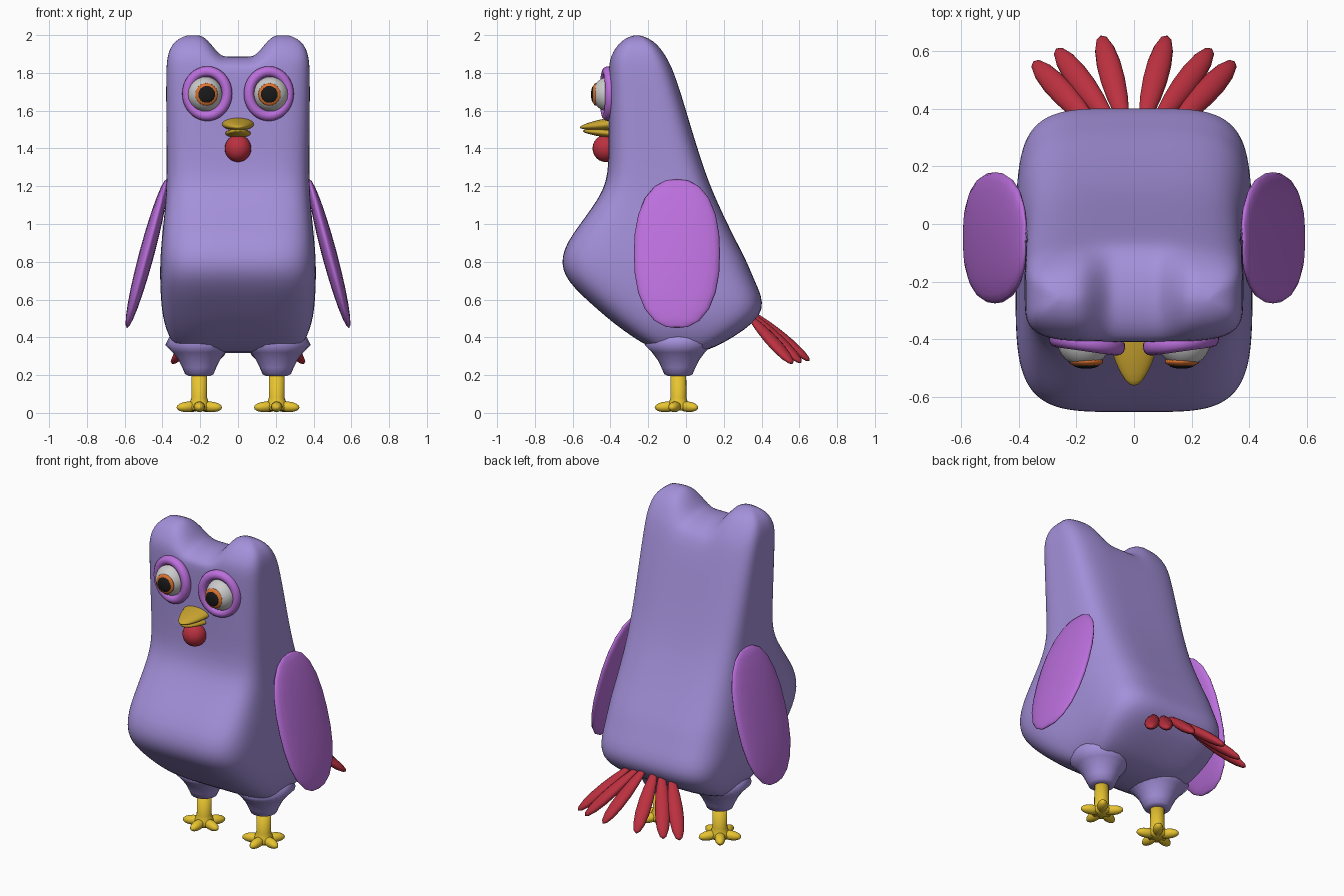
import bpy, bmesh, math
from mathutils import Vector, Matrix

if "Cube" in bpy.data.objects:
    bpy.data.objects.remove(bpy.data.objects["Cube"])


def material(name, rgb):
    m = bpy.data.materials.new(name)
    m.diffuse_color = (*rgb, 1)
    m.use_nodes = True
    m.node_tree.nodes["Principled BSDF"].inputs["Base Color"].default_value = m.diffuse_color
    return m


PURPLE = material("purple", (0.37, 0.28, 0.70))
PINK = material("pink", (0.50, 0.16, 0.72))
RED = material("red", (0.50, 0.03, 0.05))
YELLOW = material("yellow", (0.80, 0.55, 0.03))
GOLD = material("gold", (0.60, 0.38, 0.03))
WHITE = material("white", (0.65, 0.65, 0.62))
ORANGE = material("orange", (0.70, 0.17, 0.03))
BLACK = material("black", (0.01, 0.01, 0.01))


def finish(name, bm, mat, subdiv=0):
    bmesh.ops.remove_doubles(bm, verts=bm.verts, dist=1e-4)
    bmesh.ops.recalc_face_normals(bm, faces=bm.faces)
    me = bpy.data.meshes.new(name)
    bm.to_mesh(me)
    bm.free()
    me.materials.append(mat)
    for p in me.polygons:
        p.use_smooth = True
    ob = bpy.data.objects.new(name, me)
    bpy.context.collection.objects.link(ob)
    if subdiv:
        mod = ob.modifiers.new("smooth", "SUBSURF")
        mod.levels = mod.render_levels = subdiv
    return ob


def loft(bm, rings):
    """Skin closed rings of equal length."""
    rows = [[bm.verts.new(p) for p in r] for r in rings]
    n = len(rows[0])
    for a, b in zip(rows, rows[1:]):
        for i in range(n):
            j = (i + 1) % n
            bm.faces.new((a[i], a[j], b[j], b[i]))
    return rows


def blob(name, mat, centre, radii, rot=None, power=2.0, taper=0.0, seg=24):
    """Ellipsoid; power squares off the xz outline, taper widens +z in x."""
    bm = bmesh.new()
    bmesh.ops.create_uvsphere(bm, u_segments=seg, v_segments=seg // 2, radius=1)
    for v in bm.verts:
        x, y, z = v.co
        h = math.hypot(y, z)
        if power != 2 and h > 1e-6:
            k = h / (abs(y) ** power + abs(z) ** power) ** (1 / power)
            y, z = y * k, z * k
        v.co = (x * radii[0] * (1 + taper * z), y * radii[1] * (1 + taper * z), z * radii[2])
    bm.transform(Matrix.Translation(centre) @ (rot or Matrix()))
    return finish(name, bm, mat)


def blob_between(name, mat, a, b, width, thick, taper=0.0):
    """Ellipsoid stretched from a to b, kept level across its width."""
    a, b = Vector(a), Vector(b)
    z = (b - a).normalized()
    x = z.cross(Vector((0, 0, 1))).normalized()
    y = z.cross(x)
    rot = Matrix((x, y, z)).transposed().to_4x4()
    return blob(name, mat, (a + b) / 2, (width, thick, (b - a).length / 2), rot, taper=taper, seg=16)


def lathe(name, mat, cx, cy, profile, seg=20):
    bm = bmesh.new()
    rows = loft(bm, [[(cx + r * math.cos(t), cy + r * math.sin(t), z)
                      for t in [2 * math.pi * i / seg for i in range(seg)]] for r, z in profile])
    bm.faces.new(rows[0])
    bm.faces.new(rows[-1])
    return finish(name, bm, mat)


# Body: rounded-square rings (z, half width, front y, back y), closed on a line at both ends
BODY = [(0.315, 0.26, -0.02, -0.02), (0.32, 0.29, -0.10, 0.07), (0.345, 0.325, -0.19, 0.15),
        (0.40, 0.365, -0.28, 0.25), (0.48, 0.392, -0.39, 0.365), (0.55, 0.403, -0.47, 0.407),
        (0.62, 0.409, -0.55, 0.40), (0.70, 0.412, -0.625, 0.363), (0.76, 0.412, -0.652, 0.338),
        (0.82, 0.411, -0.657, 0.312), (0.90, 0.405, -0.632, 0.27), (1.0, 0.395, -0.56, 0.22),
        (1.1, 0.385, -0.487, 0.173), (1.18, 0.38, -0.438, 0.138), (1.27, 0.378, -0.412, 0.103),
        (1.4, 0.378, -0.41, 0.06), (1.6, 0.38, -0.41, 0.0), (1.75, 0.38, -0.41, -0.045),
        (1.84, 0.379, -0.41, -0.077), (1.89, 0.372, -0.40, -0.105), (1.935, 0.358, -0.375, -0.135),
        (1.97, 0.33, -0.345, -0.17), (1.993, 0.29, -0.305, -0.215), (2.002, 0.25, -0.26, -0.26)]


def ear_height(x):
    """Sinks the head top between the two ears."""
    t = min(1, max(0, (abs(x) - 0.07) / 0.13))
    return 0.43 + 0.57 * t * t * (3 - 2 * t)


rings = []
for z, hw, yf, yb in BODY:
    ring = []
    for i in range(80):
        t = 2 * math.pi * i / 80
        c, s = math.cos(t), math.sin(t)
        r = (abs(c) ** 4.5 + abs(s) ** 4.5) ** (-1 / 4.5)
        x = hw * r * c
        zz = z if z < 1.8 else 1.8 + (z - 1.8) * ear_height(x)
        ring.append((x, (yf + yb) / 2 + (yb - yf) / 2 * r * s, zz))
    rings.append(ring)
bm = bmesh.new()
loft(bm, rings)
bmesh.ops.remove_doubles(bm, verts=bm.verts, dist=1e-4)
finish("body", bm, PURPLE, 1)

# Beak and wattle
down = Matrix.Rotation(math.radians(90), 4, 'X')
tip = Matrix.Rotation(math.radians(6), 4, 'X') @ down
blob("beak_upper", GOLD, (0, -0.405, 1.528), (0.085, 0.034, 0.158), tip, taper=-0.3)
blob("beak_lower", GOLD, (0, -0.405, 1.48), (0.068, 0.024, 0.142), Matrix.Rotation(math.radians(-5), 4, 'X') @ down, taper=-0.2)
blob("wattle", RED, (0, -0.425, 1.40), (0.07, 0.07, 0.072))

for side, s in (("right", 1), ("left", -1)):
    # Eye: surround ring, ball, iris, pupil
    bm = bmesh.new()
    loops = []
    for i in range(37):
        t = 2 * math.pi * i / 36
        loops.append([((0.106 + 0.028 * math.cos(u)) * math.cos(t), 0.03 * math.sin(u),
                       (0.117 + 0.028 * math.cos(u)) * math.sin(t))
                      for u in [2 * math.pi * k / 12 for k in range(12)]])
    loft(bm, loops)
    bm.transform(Matrix.Translation((s * 0.163, -0.413, 1.69)) @ Matrix.Rotation(s * math.radians(8), 4, 'Z'))
    finish("eye_surround_" + side, bm, PINK)
    blob("eyeball_" + side, WHITE, (s * 0.174, -0.404, 1.687), (0.093, 0.093, 0.093))
    blob("iris_" + side, ORANGE, (s * 0.167, -0.478, 1.686), (0.06, 0.02, 0.06))
    blob("pupil_" + side, BLACK, (s * 0.166, -0.489, 1.686), (0.045, 0.014, 0.045))

    # Wing: thin rounded paddle leaning outwards
    blob("wing_" + side, PINK, (s * 0.483, -0.048, 0.843), (0.04, 0.228, 0.408),
         Matrix.Rotation(-s * math.radians(15), 4, 'Y'), power=2.35)

    # Thigh, shin and star-shaped foot
    lx, ly = s * 0.205, -0.04
    lathe("thigh_" + side, PURPLE, lx, ly, [(0.055, 0.195), (0.075, 0.205), (0.09, 0.24), (0.11, 0.28),
                                            (0.14, 0.32), (0.18, 0.36), (0.15, 0.42)])
    lathe("shin_" + side, YELLOW, lx, ly, [(0.05, 0.012), (0.06, 0.03), (0.05, 0.055), (0.042, 0.08), (0.041, 0.22)])
    for k in range(5):
        a = 2 * math.pi * k / 5
        dx, dy = math.sin(a), -math.cos(a)
        blob_between(f"toe_{side}_{k + 1}", YELLOW, (lx, ly, 0.036),
                     (lx + 0.126 * dx, ly + 0.126 * dy, 0.028), 0.03, 0.028)

    # Tail feathers fanning back and down
    fan = [((0.03, 0.34, 0.54), (0.115, 0.655, 0.275)),
           ((0.07, 0.34, 0.53), (0.27, 0.61, 0.265)),
           ((0.13, 0.33, 0.52), (0.35, 0.565, 0.26))]
    for k, (a, b) in enumerate(fan):
        blob_between(f"tail_feather_{side}_{k + 1}", RED, (s * a[0], a[1], a[2]),
                     (s * b[0], b[1], b[2]), 0.042, 0.028, taper=0.2)
